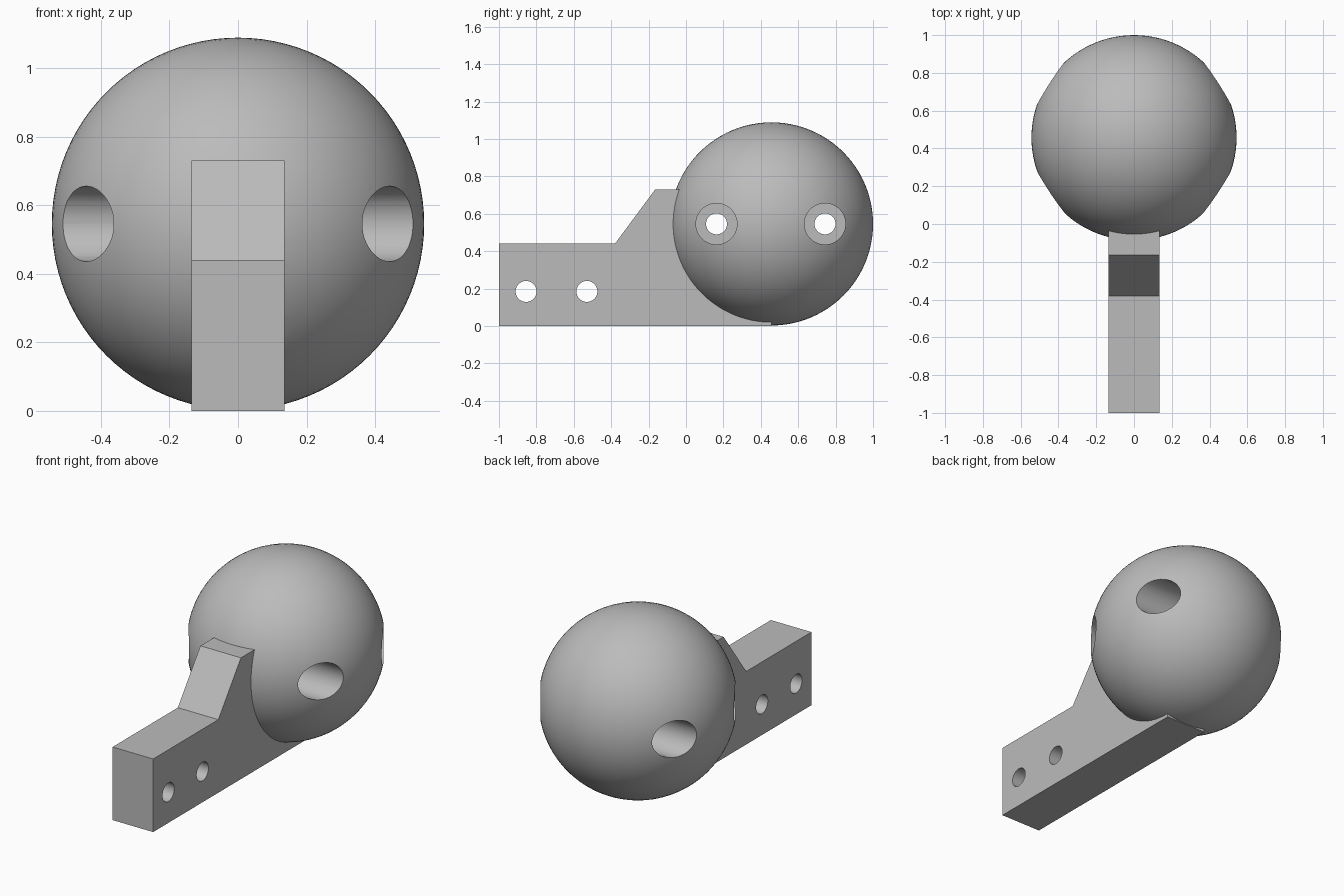
import bpy, bmesh, math

if "Cube" in bpy.data.objects:
    bpy.data.objects.remove(bpy.data.objects["Cube"])

gray = bpy.data.materials.new("plain_gray")
gray.use_nodes = True
color = (0.5, 0.5, 0.5, 1)
gray.diffuse_color = color
gray.node_tree.nodes["Principled BSDF"].inputs["Base Color"].default_value = color

BALL_Y, BALL_Z, BALL_R = 0.457, 0.546, 0.543
ARM_HALF = 0.135
SEAT = 0.14  # half distance between the counterbore floors


def cylinder(name, radius, length, x, y, z):
    """Cylinder lying along the x axis."""
    bpy.ops.mesh.primitive_cylinder_add(vertices=48, radius=radius, depth=length,
                                        location=(x, y, z), rotation=(0, math.pi / 2, 0))
    bpy.context.object.name = name
    return bpy.context.object


def boolean(target, other, operation):
    """Apply a boolean and remove the helper object."""
    other.hide_render = True
    mod = target.modifiers.new("boolean", "BOOLEAN")
    mod.operation, mod.solver, mod.object = operation, "EXACT", other
    bpy.context.view_layer.objects.active = target
    bpy.ops.object.modifier_apply(modifier=mod.name)
    bpy.data.objects.remove(other)


# Ball
bpy.ops.mesh.primitive_uv_sphere_add(segments=96, ring_count=48, radius=BALL_R,
                                     location=(0, BALL_Y, BALL_Z),
                                     rotation=(math.pi / 2, 0, 0))
body = bpy.context.object
body.name = "ball_with_arm"
body.data.materials.append(gray)

# Arm with a raised shoulder, extruded from its side profile
profile = [(-1, 0), (BALL_Y, 0), (BALL_Y, 0.73), (-0.165, 0.73), (-0.38, 0.44), (-1, 0.44)]
bm = bmesh.new()
side = bm.faces.new([bm.verts.new((-ARM_HALF, y, z)) for y, z in profile])
ext = bmesh.ops.extrude_face_region(bm, geom=[side])
bmesh.ops.translate(bm, vec=(2 * ARM_HALF, 0, 0),
                    verts=[v for v in ext["geom"] if isinstance(v, bmesh.types.BMVert)])
bmesh.ops.recalc_face_normals(bm, faces=bm.faces)
mesh = bpy.data.meshes.new("arm")
bm.to_mesh(mesh)
bm.free()
mesh.materials.append(gray)
arm = bpy.data.objects.new("arm", mesh)
bpy.context.collection.objects.link(arm)
boolean(body, arm, "UNION")

# Bolt holes through the arm
for y in (-0.855, -0.53):
    boolean(body, cylinder("arm_hole", 0.056, 1, 0, y, 0.185), "DIFFERENCE")

# Counterbored bolt holes through the ball
for y in (0.163, 0.743):
    boolean(body, cylinder("ball_hole", 0.056, 2, 0, y, BALL_Z), "DIFFERENCE")
    for s in (-1, 1):
        boolean(body, cylinder("counterbore", 0.11, 1, s * (SEAT + 0.5), y, BALL_Z),
                "DIFFERENCE")

bpy.ops.object.select_all(action="DESELECT")
body.select_set(True)
bpy.context.view_layer.objects.active = body
bpy.ops.object.shade_smooth_by_angle(angle=math.radians(30))
